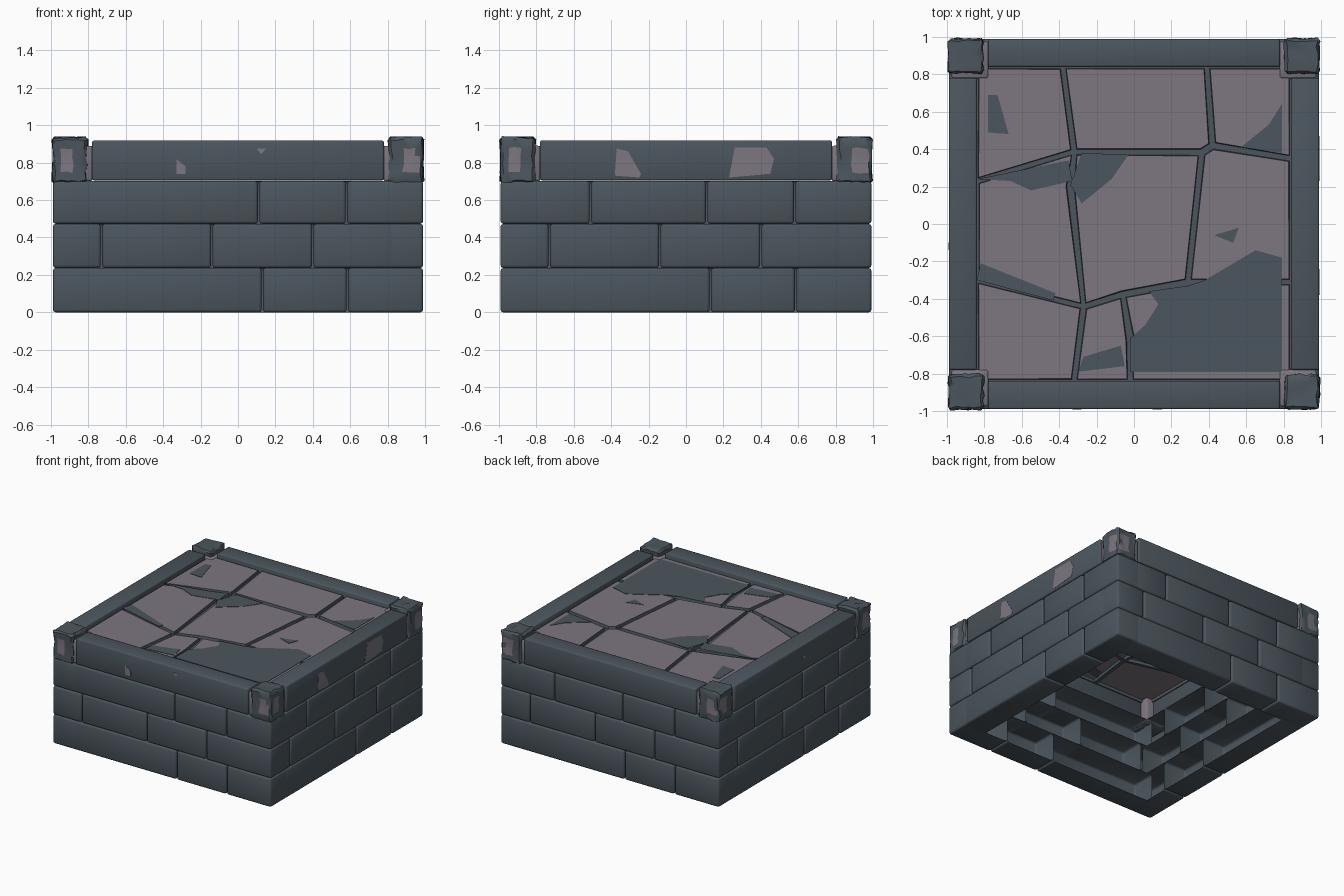
import bpy, bmesh, math, random
from mathutils import Matrix, Vector

random.seed(4)
if "Cube" in bpy.data.objects:
    bpy.data.objects.remove(bpy.data.objects["Cube"], do_unlink=True)


def material(name, rgb):
    m = bpy.data.materials.new(name)
    m.use_nodes = True
    m.diffuse_color = (*rgb, 1)
    m.node_tree.nodes["Principled BSDF"].inputs["Base Color"].default_value = (*rgb, 1)
    return m


SLATE = material("slate", (0.072, 0.093, 0.112))
MAUVE = material("mauve_stone", (0.205, 0.182, 0.216))


def finish(bm, name, *mats, angle=50):
    me = bpy.data.meshes.new(name)
    bm.to_mesh(me)
    bm.free()
    ob = bpy.data.objects.new(name, me)
    bpy.context.collection.objects.link(ob)
    for m in mats:
        me.materials.append(m)
    bpy.ops.object.select_all(action="DESELECT")
    ob.select_set(True)
    bpy.context.view_layer.objects.active = ob
    bpy.ops.object.shade_smooth_by_angle(angle=math.radians(angle))


def add_box(bm, lo, hi, side=0, open_back=False):
    """Box between two corners, turned to one of the four sides."""
    lo, hi = Vector(lo), Vector(hi)
    turn = Matrix.Rotation(side * math.pi / 2, 4, "Z")
    mat = turn @ Matrix.Translation((lo + hi) / 2) @ Matrix.Diagonal((*(hi - lo), 1))
    verts = bmesh.ops.create_cube(bm, size=1, matrix=mat)["verts"]
    if open_back:
        bm.normal_update()
        inward = turn @ Vector((0, 1, 0))
        back = [f for f in {f for v in verts for f in v.link_faces}
                if f.normal.dot(inward) > 0.9]
        bmesh.ops.delete(bm, geom=back, context="FACES_ONLY")


def bevel_all(bm, width, segments=2):
    edges = [e for e in bm.edges if len(e.link_faces) == 2]
    bmesh.ops.bevel(bm, geom=edges, offset=width, segments=segments,
                    profile=0.5, affect="EDGES")


def plate(bm, points, z0, z1):
    """Flat outline extruded from z0 to z1."""
    f = bm.faces.new([bm.verts.new((x, y, z0)) for x, y in points])
    top = bmesh.ops.extrude_face_region(bm, geom=[f], use_keep_orig=True)["geom"]
    bmesh.ops.translate(bm, verts=[v for v in top if isinstance(v, bmesh.types.BMVert)],
                        vec=(0, 0, z1 - z0))
    bmesh.ops.recalc_face_normals(bm, faces=bm.faces)


# Brick courses, open at the back: bottom, top, and the joints along one side.
# The hidden end of each row tucks into the neighbouring corner brick.
E = 0.99
TUCK = 0.84
courses = [
    ("bottom_course", 0.0, 0.237, (-TUCK, 0.13, 0.585, E)),
    ("middle_course", 0.237, 0.473, (-E, -0.73, -0.14, 0.40, TUCK)),
    ("upper_course", 0.473, 0.702, (-TUCK, -0.51, 0.11, 0.58, E)),
]
for name, z0, z1, joints in courses:
    bm = bmesh.new()
    for side in range(4):
        row = [j for j in joints if side or j != -0.51]
        for a, b in zip(row, row[1:]):
            ga = 0.004 if abs(a) < TUCK else 0
            gb = 0.004 if abs(b) < TUCK else 0
            add_box(bm, (a + ga, -E, z0), (b - gb, -0.79, z1), side, open_back=True)
    bevel_all(bm, 0.015)
    finish(bm, name, SLATE)

# Rim beams
bm = bmesh.new()
for side in range(4):
    add_box(bm, (-0.78, -E, 0.705), (0.78, -0.84, 0.918), side)
bevel_all(bm, 0.01)
finish(bm, "rim_beams", SLATE)

# Corner cores and rough corner posts
bm = bmesh.new()
for side in range(4):
    add_box(bm, (-0.975, -0.975, 0.70), (-0.778, -0.778, 0.89), side)
bevel_all(bm, 0.012)
finish(bm, "corner_cores", MAUVE)

bm = bmesh.new()
mid = Vector((0.897, 0.897, 0.815))
for side in range(4):
    add_box(bm, (-0.993, -0.993, 0.69), (-0.804, -0.804, 0.935), side)
bevel_all(bm, 0.014, 1)
bmesh.ops.subdivide_edges(bm, edges=[e for e in bm.edges if e.calc_length() > 0.1],
                          cuts=4, use_grid_fill=True)
for v in bm.verts:
    c = Vector((math.copysign(mid.x, v.co.x), math.copysign(mid.y, v.co.y), mid.z))
    d = v.co - c
    waist = 1 - 0.05 * math.cos(min(abs(d.z) / 0.12, 1) * math.pi / 2)
    d.x, d.y = d.x * waist, d.y * waist
    v.co = c + d + Vector([random.uniform(-0.006, 0.006) for _ in range(3)])
# worn patches in the middle of the outward faces
bm.normal_update()
for f in bm.faces:
    p = f.calc_center_median()
    across = abs(p.x) if abs(f.normal.y) > abs(f.normal.x) else abs(p.y)
    outward = f.normal.x * p.x + f.normal.y * p.y > 0.6
    f.material_index = int(outward and 0.89 < across < 0.96 and 0.73 < p.z < 0.88)
finish(bm, "corner_posts", SLATE, MAUVE, angle=35)

# Paving: one sheet of irregular flagstones raised from slate joints
W = 0.845
P = dict(
    nw=(-W, W), n1=(-0.38, W), n2=(0.39, W), ne=(W, W),
    w1=(-W, 0.23), a=(-0.32, 0.385), b=(0.36, 0.38), c=(0.42, 0.42), e1=(W, 0.35),
    k=(-0.34, 0.2), w2=(-W, -0.30), d=(-0.27, -0.44), m=(-0.06, -0.38), f=(0.29, -0.31),
    e2=(W, -0.31), sw=(-W, -W), s1=(-0.32, -W), s2=(-0.02, -W), se=(W, -W), g=(-0.02, -0.62))
stones = ["nw w1 a n1", "n1 a b c n2", "n2 c e1 ne", "w1 w2 d k a", "a k d m f b",
          "b f e2 e1 c", "w2 sw s1 d", "d s1 s2 g m", "m g s2 se e2 f"]
bm = bmesh.new()
node = {n: bm.verts.new((x, y, 0.862)) for n, (x, y) in P.items()}
tops = [bm.faces.new([node[n] for n in s.split()]) for s in stones]
bm.normal_update()
for width, rise in ((0.019, 0), (0.005, 0.023)):
    bmesh.ops.inset_individual(bm, faces=tops, thickness=width, depth=rise)
for f in tops:
    f.material_index = 1
finish(bm, "flagstones", SLATE, MAUVE, angle=30)

# Dark worn patches on the paving
patches = [
    [(-0.02, -0.61), (0.06, -0.54), (0.13, -0.43), (0.08, -0.36), (0.29, -0.33), (0.38, -0.3),
     (0.65, -0.14), (0.79, -0.18), (0.79, -0.79), (-0.02, -0.79)],
    [(-0.78, 0.69), (-0.73, 0.69), (-0.67, 0.48), (-0.78, 0.49)],
    [(0.79, 0.64), (0.72, 0.53), (0.57, 0.41), (0.79, 0.38)],
    [(-0.84, 0.24), (-0.35, 0.34), (-0.33, 0.23), (-0.55, 0.18), (-0.66, 0.23)],
    [(-0.28, 0.38), (-0.03, 0.37), (-0.12, 0.24), (-0.28, 0.11), (-0.34, 0.21)],
    [(0.43, -0.06), (0.56, -0.02), (0.53, -0.1)],
    [(-0.82, -0.21), (-0.42, -0.37), (-0.43, -0.41), (-0.84, -0.3)],
    [(-0.27, -0.71), (-0.07, -0.65), (-0.05, -0.76), (-0.3, -0.79)],
]
bm = bmesh.new()
for pts in patches:
    plate(bm, pts, 0.882, 0.888)
finish(bm, "paving_patches", SLATE)

# Pale chips on the rim beams: side number and outline along the beam
chips = [
    (0, [(-0.33, 0.82), (-0.28, 0.78), (-0.28, 0.74), (-0.33, 0.74)]),
    (0, [(0.1, 0.875), (0.15, 0.875), (0.125, 0.845)]),
    (1, [(-0.37, 0.875), (-0.31, 0.86), (-0.24, 0.74), (-0.25, 0.72), (-0.38, 0.73)]),
    (1, [(0.26, 0.88), (0.43, 0.88), (0.47, 0.82), (0.45, 0.74), (0.23, 0.72)]),
    (3, [(0.1, 0.84), (0.14, 0.81), (0.11, 0.78)]),
]
bm = bmesh.new()
for side, pts in chips:
    old = set(bm.verts)
    plate(bm, pts, 0.987, 0.992)
    turn = Matrix.Rotation(side * math.pi / 2, 4, "Z") @ Matrix.Rotation(math.pi / 2, 4, "X")
    bmesh.ops.transform(bm, matrix=turn, verts=[v for v in bm.verts if v not in old])
finish(bm, "rim_chips", MAUVE)
